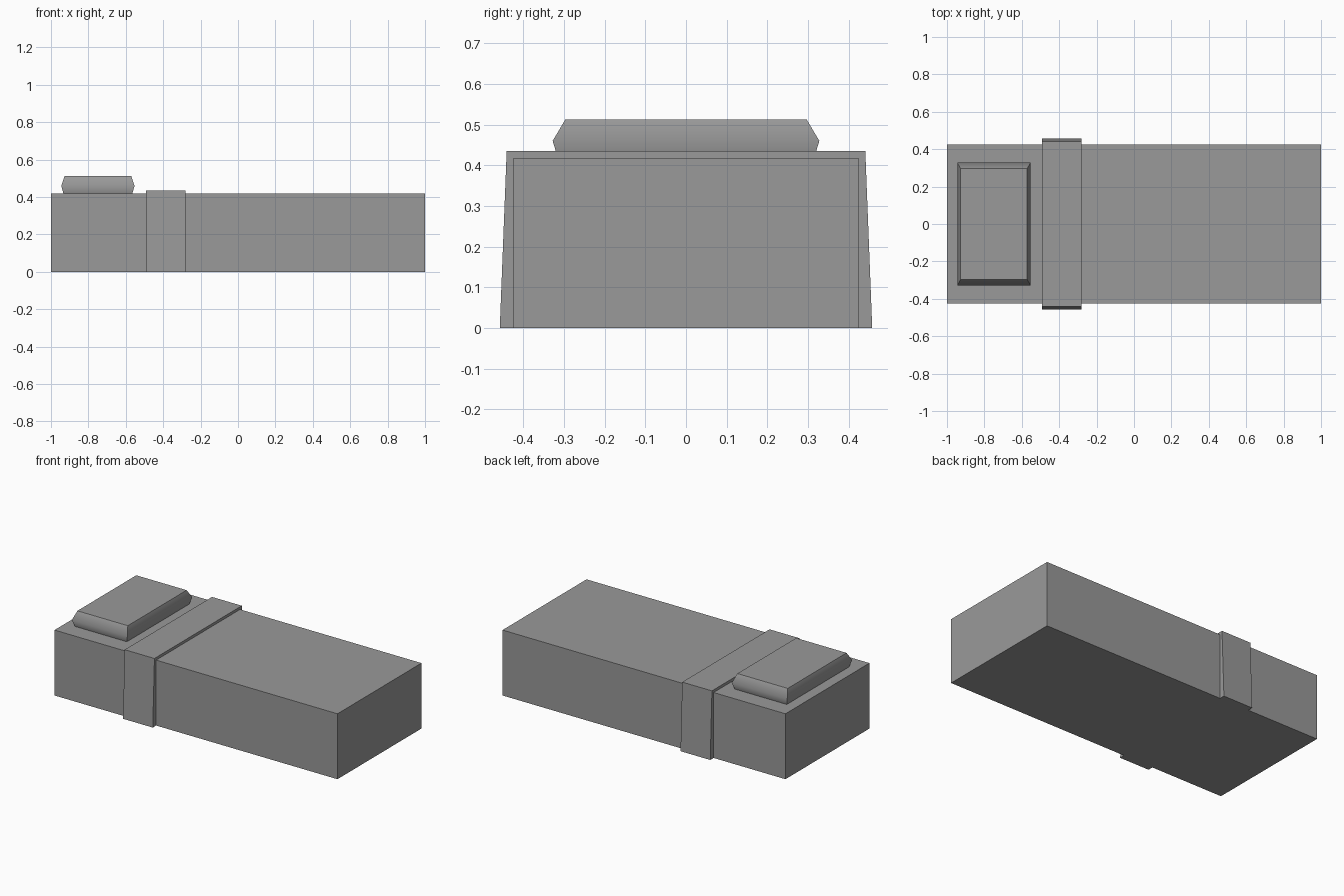
import bpy
import bmesh
import math

cube = bpy.data.objects.get("Cube")
if cube:
    bpy.data.objects.remove(cube, do_unlink=True)

grey = bpy.data.materials.new("plain grey")
grey.use_nodes = True
GREY = (0.32, 0.32, 0.32, 1)
grey.diffuse_color = GREY
grey.node_tree.nodes["Principled BSDF"].inputs["Base Color"].default_value = GREY


def stacked_block(name, x, rings):
    """Closed block centred at x, from (half_x, half_y, z) rings, bottom to top."""
    bm = bmesh.new()
    loops = []
    for hx, hy, z in rings:
        corners = ((-1, -1), (1, -1), (1, 1), (-1, 1))
        loops.append([bm.verts.new((sx * hx, sy * hy, z)) for sx, sy in corners])
    bm.faces.new(loops[0][::-1])
    bm.faces.new(loops[-1])
    for low, high in zip(loops, loops[1:]):
        for i in range(4):
            j = (i + 1) % 4
            bm.faces.new((low[i], low[j], high[j], high[i]))
    mesh = bpy.data.meshes.new(name)
    bm.to_mesh(mesh)
    bm.free()
    mesh.materials.append(grey)
    obj = bpy.data.objects.new(name, mesh)
    obj.location.x = x
    bpy.context.collection.objects.link(obj)
    return obj


# Bed body
stacked_block("mattress", 0, [(1, 0.424, 0), (1, 0.424, 0.418)])

# Folded blanket band, flaring slightly towards the floor
stacked_block("blanket_fold", -0.387, [(0.105, 0.458, 0), (0.105, 0.441, 0.435)])

# Pillow with softly shaded bulging sides and crisp corners
pillow = stacked_block("pillow", -0.749, [
    (0.184, 0.315, 0.418),
    (0.196, 0.328, 0.46),
    (0.178, 0.297, 0.512),
])
bpy.ops.object.select_all(action="DESELECT")
pillow.select_set(True)
bpy.context.view_layer.objects.active = pillow
bpy.ops.object.shade_smooth_by_angle(angle=math.radians(53))
